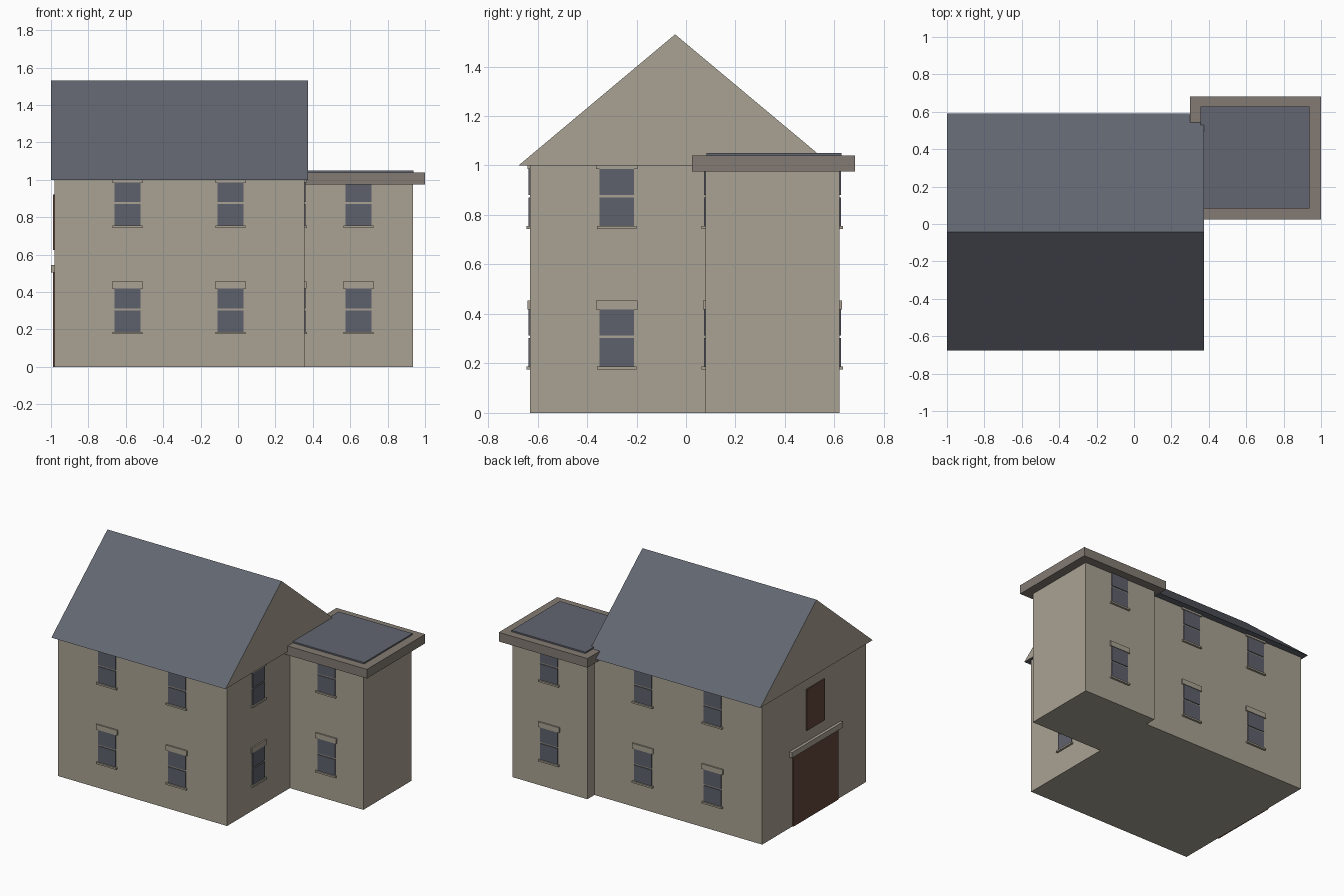
import bpy
import bmesh
from math import pi
from mathutils import Matrix, Vector

cube = bpy.data.objects.get("Cube")
if cube:
    bpy.data.objects.remove(cube, do_unlink=True)


def material(name, rgb):
    linear = [((c / 255 + 0.055) / 1.055) ** 2.4 for c in rgb] + [1.0]
    m = bpy.data.materials.new(name)
    m.use_nodes = True
    m.diffuse_color = linear
    m.node_tree.nodes["Principled BSDF"].inputs["Base Color"].default_value = linear
    return m


STONE = material("stone", (169, 162, 146))
SLATE = material("slate", (98, 102, 112))
GLASS = material("window_glass", (95, 97, 108))
TRIM = material("parapet_stone", (131, 123, 115))
WOOD = material("brown_wood", (100, 72, 60))


def finish(name, bm, *mats):
    bmesh.ops.recalc_face_normals(bm, faces=bm.faces)
    mesh = bpy.data.meshes.new(name)
    bm.to_mesh(mesh)
    bm.free()
    for m in mats:
        mesh.materials.append(m)
    obj = bpy.data.objects.new(name, mesh)
    bpy.context.collection.objects.link(obj)
    return obj


def box(name, x, y, z, mat, place=None):
    """Box from (min, max) ranges, optionally moved by a matrix."""
    bm = bmesh.new()
    bmesh.ops.create_cube(bm, size=1)
    for v in bm.verts:
        v.co = Vector([(a + b) / 2 + c * (b - a) for c, (a, b) in zip(v.co, (x, y, z))])
    if place:
        bm.transform(place)
    return finish(name, bm, mat)


# Main block and side wing
box("main_walls", (-0.98, 0.355), (-0.63, 0.54), (0, 1.0), STONE)
box("wing_walls", (0.355, 0.935), (0.078, 0.62), (0, 1.0), STONE)
box("wing_corner", (0.345, 0.36), (0.54, 0.62), (0, 1.0), STONE)

# Gabled roof: slate slopes, stone gable ends
bm = bmesh.new()
profile = [(-0.677, 1.0), (0.59, 1.0), (-0.044, 1.53)]
end = bm.faces.new([bm.verts.new((-1.0, y, z)) for y, z in profile])
ext = bmesh.ops.extrude_face_region(bm, geom=[end], use_keep_orig=True)
bmesh.ops.translate(bm, vec=(1.375, 0, 0),
                    verts=[g for g in ext["geom"] if isinstance(g, bmesh.types.BMVert)])
bm.normal_update()
for f in bm.faces:
    f.material_index = 1 if abs(f.normal.x) > 0.9 else 0
finish("gabled_roof", bm, SLATE, STONE)

# Flat wing roof
box("wing_parapet", (0.30, 1.0), (0.025, 0.683), (0.975, 1.04), TRIM)
box("wing_roof_panel", (0.355, 0.938), (0.083, 0.628), (1.03, 1.05), SLATE)


def window(name, x, y, z, angle):
    """Sash window whose outward direction is local -y, sill bottom at z."""
    m = Matrix.Translation((x, y, z)) @ Matrix.Rotation(angle, 4, "Z")
    box(name + "_sill", (-0.08, 0.08), (-0.015, 0.01), (0, 0.012), STONE, m)
    box(name + "_lower_pane", (-0.069, 0.069), (-0.006, 0.01), (0.012, 0.127), GLASS, m)
    box(name + "_upper_pane", (-0.069, 0.069), (-0.006, 0.01), (0.137, 0.243), GLASS, m)
    box(name + "_lintel", (-0.083, 0.083), (-0.01, 0.01), (0.243, 0.28), STONE, m)


# Windows on two floors
for floor, z in (("ground", 0.175), ("upper", 0.743)):
    for spot, x, front, back in (("outer", -0.59, -0.63, 0.54),
                                 ("inner", -0.04, -0.63, 0.54),
                                 ("wing", 0.645, 0.078, 0.62)):
        window(f"{floor}_{spot}_front_window", x, front, z, 0)
        window(f"{floor}_{spot}_back_window", x, back, z, pi)
    window(f"{floor}_side_window", 0.355, -0.28, z, pi / 2)

# Large door, its beam and the loft hatch
box("barn_door", (-0.988, -0.97), (-0.31, 0.20), (0, 0.505), WOOD)
box("barn_door_beam", (-1.0, -0.97), (-0.342, 0.232), (0.505, 0.545), STONE)
box("loft_hatch", (-0.988, -0.97), (-0.155, 0.045), (0.625, 0.92), WOOD)
